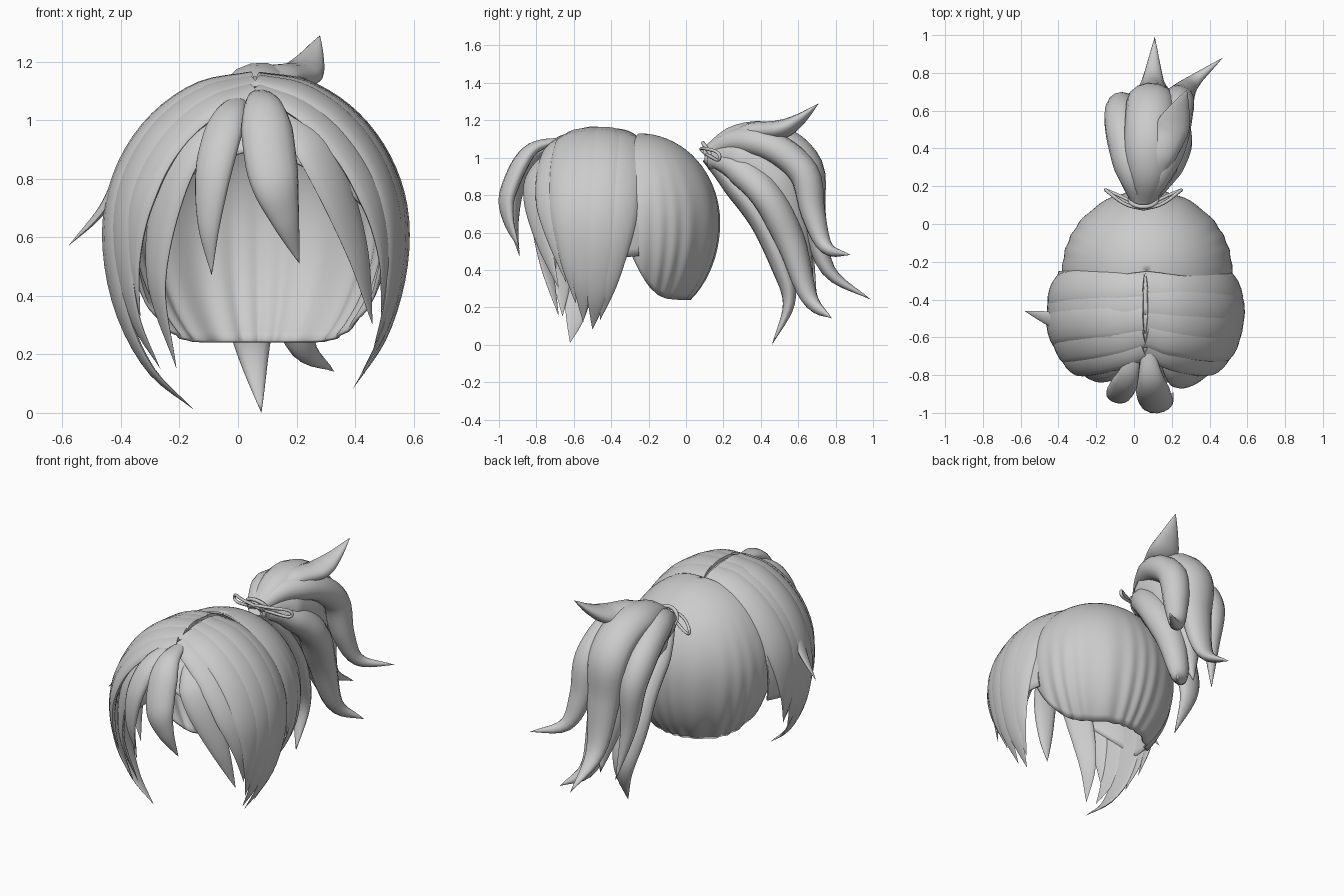
import bpy, bmesh, math
from mathutils import Vector

if "Cube" in bpy.data.objects:
    bpy.data.objects.remove(bpy.data.objects["Cube"])

HEAD = Vector((0.06, -0.48, 0.6))       # centre of the fringe dome
TAIL = Vector((0.08, 0.1, 0.3))         # reference point under the ponytail
RX, RF, RB, RU, RL = 0.505, 0.45, 0.6, 0.55, 0.69


def finish(name, bm, angle=50):
    me = bpy.data.meshes.new(name)
    bm.to_mesh(me)
    bm.free()
    ob = bpy.data.objects.new(name, me)
    bpy.context.collection.objects.link(ob)
    bpy.ops.object.select_all(action='DESELECT')
    bpy.context.view_layer.objects.active = ob
    ob.select_set(True)
    bpy.ops.object.shade_smooth_by_angle(angle=math.radians(angle))
    return ob


def spline(pts, t):
    # Catmull-Rom through the given points
    p = [Vector(q) for q in pts]
    p = [2 * p[0] - p[1]] + p + [2 * p[-1] - p[-2]]
    n = len(pts) - 1
    i = min(int(t * n), n - 1)
    u = t * n - i
    a, b, c, d = p[i:i + 4]
    return 0.5 * (2 * b + (c - a) * u + (2 * a - 5 * b + 4 * c - d) * u * u
                  + (3 * b - a - 3 * c + d) * u ** 3)


def strand(name, pts, hw, ht, centre, bend=0.9, root=0.35, taper=0.45, steps=30, sides=14):
    # Flattened tapering lock, bent to follow the head
    bm = bmesh.new()
    rings = []
    for i in range(steps):
        t = i / steps
        p = spline(pts, t)
        tan = (spline(pts, min(t + 0.01, 1)) - spline(pts, max(t - 0.01, 0))).normalized()
        out = p - centre
        out = (out - tan * out.dot(tan)).normalized()
        side = tan.cross(out)
        s = min(1, root + 2.2 * t) * (1 - max(0, (t - taper) / (1 - taper)) ** 1.5)
        ring = []
        for k in range(sides):
            a = 2 * math.pi * k / sides
            w = hw * s * math.cos(a)
            ring.append(bm.verts.new(p + side * w + out * (ht * s * math.sin(a) - bend * w * w)))
        rings.append(ring)
    for r, q in zip(rings, rings[1:]):
        for k in range(sides):
            bm.faces.new((r[k], r[(k + 1) % sides], q[(k + 1) % sides], q[k]))
    tip = bm.verts.new(pts[-1])
    for k in range(sides):
        bm.faces.new((rings[-1][k], rings[-1][(k + 1) % sides], tip))
    bm.faces.new(rings[0])
    bmesh.ops.recalc_face_normals(bm, faces=bm.faces[:])
    return finish(name, bm)


def shell(name, centre, rx, ry, ru, rl, facing, span, edge, ripple, clip=None, thick=0.012):
    # Open part of an ellipsoid; edge(f) is the height of its lower rim
    bm = bmesh.new()
    rows, cols = 28, 96
    grid = []
    for i in range(rows + 1):
        row = []
        for j in range(cols + 1):
            f = -1 + 2 * j / cols
            phi = facing + f * span
            d = edge(f) - centre.z
            end = math.acos(max(-1, min(1, d / (ru if d > 0 else rl))))
            th = 0.002 + (end - 0.002) * i / rows
            m = 1 + ripple * math.cos(f * 40 + 2 * math.sin(f * 9)) * math.sin(th / 2) ** 4
            c, s = math.cos(th), math.sin(th) * m
            y = math.sin(phi) * s * (ry[0] if math.sin(phi) < 0 else ry[1])
            row.append(bm.verts.new(centre + Vector((rx * s * math.cos(phi), y,
                                                     c * (ru if c > 0 else rl)))))
        grid.append(row)
    for i in range(rows):
        for j in range(cols):
            bm.faces.new((grid[i][j], grid[i + 1][j], grid[i + 1][j + 1], grid[i][j + 1]))
    if clip is not None:
        bmesh.ops.remove_doubles(bm, verts=bm.verts[:], dist=1e-5)
        bmesh.ops.bisect_plane(bm, geom=bm.verts[:] + bm.edges[:] + bm.faces[:],
                               plane_co=(0, clip, 0), plane_no=(0, 1, 0), clear_outer=True)
    ob = finish(name, bm)
    mod = ob.modifiers.new("thickness", 'SOLIDIFY')
    mod.thickness, mod.offset = thick, -1
    return ob


# Back of the scalp, open at the front and below
shell("scalp_back", Vector((0.07, -0.25, 0.66)), 0.45, (0.43, 0.43), 0.47, 0.54,
      math.pi / 2, math.radians(98), lambda f: 0.24 + 0.28 * abs(f) ** 7, 0.025)

# Fringe dome under the locks
shell("fringe_base", HEAD, RX * 0.985, (RF * 0.95, RB), RU, RL, -math.pi / 2, math.pi,
      lambda f: 0.9 - 0.45 * min(1, abs(f) * 2.05) ** 1.5 + 0.2 * max(0, abs(f) - 0.5),
      0.0, clip=-0.25)


def dome_path(side, y0, y1, y2, ztip):
    # Path from the parting down one side of the dome
    pts = []
    fall = lambda y: math.sqrt(1 - ((y - HEAD.y) / (RF if y < HEAD.y else RB)) ** 2)
    end = math.acos(max(-1, (ztip - HEAD.z) / (RL * fall(y2))))
    for i in range(8):
        t = i / 7
        y = y0 * (1 - t) ** 2 + 2 * t * (1 - t) * (2 * y1 - (y0 + y2) / 2) + y2 * t * t
        f, a = fall(y), 0.02 + (end - 0.02) * t
        c = math.cos(a)
        pts.append((HEAD.x + side * RX * f * math.sin(a), y,
                    HEAD.z + f * c * (RU if c > 0 else RL)))
    return pts


# Side locks: side, y at parting, middle and tip, tip height, half width
SIDE = [
    (1, -0.33, -0.34, -0.46, 0.13, 0.1), (1, -0.41, -0.43, -0.50, 0.08, 0.12),
    (1, -0.50, -0.54, -0.55, 0.12, 0.11), (1, -0.58, -0.64, -0.59, 0.22, 0.1),
    (1, -0.65, -0.74, -0.64, 0.33, 0.08),
    (-1, -0.33, -0.34, -0.42, 0.27, 0.1), (-1, -0.41, -0.43, -0.50, 0.20, 0.11),
    (-1, -0.50, -0.54, -0.62, 0.01, 0.11), (-1, -0.58, -0.65, -0.66, 0.15, 0.1),
    (-1, -0.66, -0.74, -0.70, 0.33, 0.08),
]
for n, (s, a, b, c, z, w) in enumerate(SIDE):
    strand(f"side_lock_{n + 1}", dome_path(s, a, b, c, z), w, 0.02 + 0.004 * (n % 2), HEAD,
           root=0.75, taper=0.58)

# Front locks and a stray lock
FRONT = [
    ([(.02, -.62, 1.09), (-.03, -.8, 1.02), (-.08, -.9, .85), (-.1, -.92, .65), (-.09, -.89, .47)], .07, .035),
    ([(.07, -.62, 1.1), (.09, -.83, 1.04), (.12, -.95, .82), (.16, -.95, .67), (.21, -.89, .51)], .09, .045),
    ([(.14, -.64, 1.07), (.23, -.78, .96), (.32, -.81, .8), (.41, -.76, .55), (.46, -.68, .3)], .09, .025),
    ([(-.02, -.64, 1.07), (-.14, -.76, .95), (-.24, -.78, .75), (-.28, -.75, .45), (-.21, -.68, .15)], .08, .025),
    ([(-.2, -.55, 1.03), (-.36, -.54, .88), (-.46, -.5, .7), (-.58, -.46, .57)], .05, .02),
]
for n, (pts, w, t) in enumerate(FRONT):
    strand(f"front_lock_{n + 1}", pts, w, t, HEAD, root=0.25)

# Ponytail locks
PONY = [
    ([(.05, .11, 1.02), (.07, .28, 1.11), (.08, .5, 1.09), (.09, .65, .95), (.1, .68, .7), (.1, .76, .4), (.11, .99, .24)], .13, .085),
    ([(.03, .11, 1.02), (-.01, .27, 1.07), (-.06, .48, 1.0), (-.07, .62, .83), (-.05, .64, .55), (0, .7, .23)], .09, .08),
    ([(.06, .11, 1.02), (.13, .27, 1.09), (.2, .46, 1.06), (.23, .63, .92), (.25, .68, .7), (.31, .75, .52), (.47, .88, .48)], .09, .08),
    ([(.06, .12, 1.0), (.14, .27, .95), (.21, .43, .8), (.19, .56, .55), (.21, .66, .25), (.33, .78, .14)], .1, .085),
    ([(.05, .11, 1.0), (.04, .23, .88), (.04, .4, .66), (.04, .51, .42), (.05, .55, .22), (.08, .46, .0)], .11, .06),
    ([(.05, .12, 1.0), (.07, .3, 1.0), (.09, .48, .87), (.1, .58, .6), (.12, .68, .24)], .16, .14),
    ([(.07, .18, 1.1), (.13, .36, 1.14), (.2, .5, 1.15), (.24, .6, 1.2), (.28, .71, 1.29)], .09, .05),
]
for n, (pts, w, t) in enumerate(PONY):
    strand(f"ponytail_lock_{n + 1}", pts, w, t, TAIL, bend=0.5, root=0.45, taper=0.5)


# Hair tie: thin cord around the root with two bow loops
def cord(name, pts, r):
    cu = bpy.data.curves.new(name, 'CURVE')
    cu.dimensions, cu.bevel_depth, cu.bevel_resolution = '3D', r, 2
    sp = cu.splines.new('NURBS')
    sp.points.add(len(pts) - 1)
    for q, p in zip(sp.points, pts):
        q.co = (*p, 1)
    sp.use_cyclic_u, sp.order_u = True, 3
    bpy.context.collection.objects.link(bpy.data.objects.new(name, cu))


ring = [(.05 + .075 * math.cos(a), .13 - .04 * math.sin(a), 1.02 + .06 * math.sin(a))
        for a in [k * math.pi / 6 for k in range(12)]]
cord("hair_tie_band", ring, .011)
for s, label in ((-1, "left"), (1, "right")):
    cord("hair_tie_loop_" + label,
         [(.05 + s * x, y, z) for x, y, z in
          ((0, .08, 1.05), (.1, .1, 1.05), (.2, .18, 1.03), (.2, .18, .98), (.1, .14, 1.0), (0, .08, 1.04))], .009)
